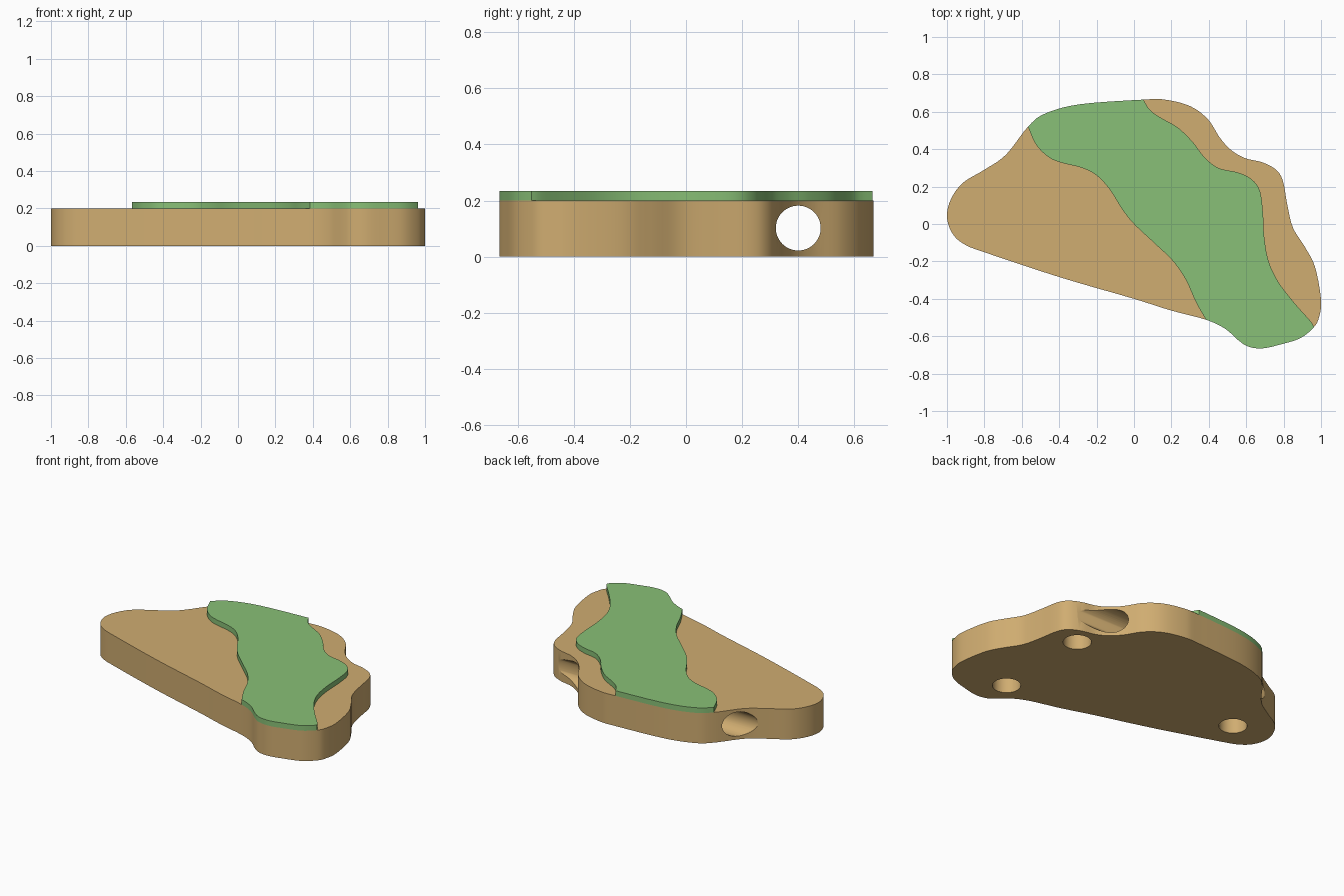
import bpy, bmesh, math
from mathutils import Vector

if "Cube" in bpy.data.objects:
    bpy.data.objects.remove(bpy.data.objects["Cube"])

SLAB_H, BAND_TOP, STEPS = 0.2, 0.234, 5

# Slab outline, clockwise from the left tip
OUTLINE = [(-1, .035), (-.98, .13), (-.915, .22), (-.8, .29), (-.685, .37), (-.567, .52),
           (-.476, .59), (-.29, .64), (.05, .665), (.165, .665), (.3, .63), (.395, .56),
           (.46, .46), (.52, .395), (.594, .352), (.685, .33), (.76, .29), (.797, .227),
           (.82, .1), (.85, -.02), (.915, -.125), (.968, -.23), (1, -.405), (.99, -.495),
           (.963, -.55), (.89, -.61), (.78, -.645), (.685, -.665), (.61, -.655), (.556, -.62),
           (.487, -.56), (.385, -.512), (.19, -.46), (0, -.4), (-.395, -.285), (-.797, -.152),
           (-.904, -.11), (-.968, -.055)]
# Wavy long edges of the green band
RIGHT_EDGE = [(.05, .665), (.085, .61), (.14, .57), (.235, .515), (.316, .436), (.374, .36),
              (.45, .3), (.556, .275), (.63, .238), (.674, .174), (.69, .05), (.695, -.056),
              (.717, -.19), (.77, -.307), (.86, -.425), (.94, -.515), (.963, -.55)]
LEFT_EDGE = [(.385, -.512), (.33, -.415), (.278, -.3), (.21, -.2), (.112, -.105), (0, 0),
             (-.064, .08), (-.13, .185), (-.2, .26), (-.278, .3), (-.395, .33), (-.46, .36),
             (-.524, .425), (-.567, .52)]


def spline(points, closed):
    """Catmull-Rom curve through the points."""
    p = [Vector(q) for q in points]
    p = [p[-1]] + p + p[:2] if closed else [p[0]] + p + [p[-1]]
    out = []
    for a, b, c, d in zip(p, p[1:], p[2:], p[3:]):
        for k in range(STEPS):
            t = k / STEPS
            out.append(0.5 * (2 * b + (c - a) * t + (2 * a - 5 * b + 4 * c - d) * t * t
                              + (3 * b - a - 3 * c + d) * t ** 3))
    return out if closed else out + [p[-1]]


def material(name, rgb):
    m = bpy.data.materials.new(name)
    m.diffuse_color = (*rgb, 1)
    m.use_nodes = True
    m.node_tree.nodes["Principled BSDF"].inputs["Base Color"].default_value = m.diffuse_color
    return m


def plate(name, loop, z0, z1, mat):
    """Flat outline extruded from z0 to z1."""
    bm = bmesh.new()
    face = bm.faces.new([bm.verts.new((q.x, q.y, z0)) for q in loop])
    ext = bmesh.ops.extrude_face_region(bm, geom=[face], use_keep_orig=True)
    top = [g for g in ext["geom"] if isinstance(g, bmesh.types.BMVert)]
    bmesh.ops.translate(bm, verts=top, vec=(0, 0, z1 - z0))
    bmesh.ops.recalc_face_normals(bm, faces=bm.faces)
    me = bpy.data.meshes.new(name)
    bm.to_mesh(me)
    bm.free()
    me.materials.append(mat)
    ob = bpy.data.objects.new(name, me)
    bpy.context.collection.objects.link(ob)
    return ob


def drill(target, loc, radius, depth, rot=(0, 0, 0)):
    """Cut a round hole centred on loc."""
    bpy.ops.mesh.primitive_cylinder_add(vertices=48, radius=radius, depth=depth,
                                        location=loc, rotation=rot)
    cutter = bpy.context.object
    cutter.hide_render = True
    cutter.data.materials.append(target.data.materials[0])
    mod = target.modifiers.new("hole", "BOOLEAN")
    mod.operation, mod.solver, mod.object = "DIFFERENCE", "EXACT", cutter
    bpy.context.view_layer.objects.active = target
    bpy.ops.object.modifier_apply(modifier=mod.name)
    bpy.data.objects.remove(cutter)


tan = material("tan", (.631, .417, .165))
green = material("green", (.25, .527, .184))

# Slab
rim = spline(OUTLINE, True)
slab = plate("slab", rim, 0, SLAB_H, tan)

# Cord hole running side to side, and three blind holes underneath
drill(slab, (0, .4, .102), .08, 3, (0, math.pi / 2, 0))
for x, y in [(.62, .21), (.61, -.46), (-.74, .04)]:
    drill(slab, (x, y, 0), .085, .24)

# Raised green band, flush with the slab rim at both ends
i = {q: n * STEPS for n, q in enumerate(OUTLINE)}
loop = (rim[i[(-.567, .52)]:i[(.05, .665)]] + spline(RIGHT_EDGE, False)[:-1]
        + rim[i[(.963, -.55)]:i[(.385, -.512)]] + spline(LEFT_EDGE, False)[:-1])
band = plate("raised_band", loop, SLAB_H, BAND_TOP, green)

# Smooth walls, crisp rims
for ob in (slab, band):
    ob.data.shade_smooth()
    ob.data.set_sharp_from_angle(angle=math.radians(30))
